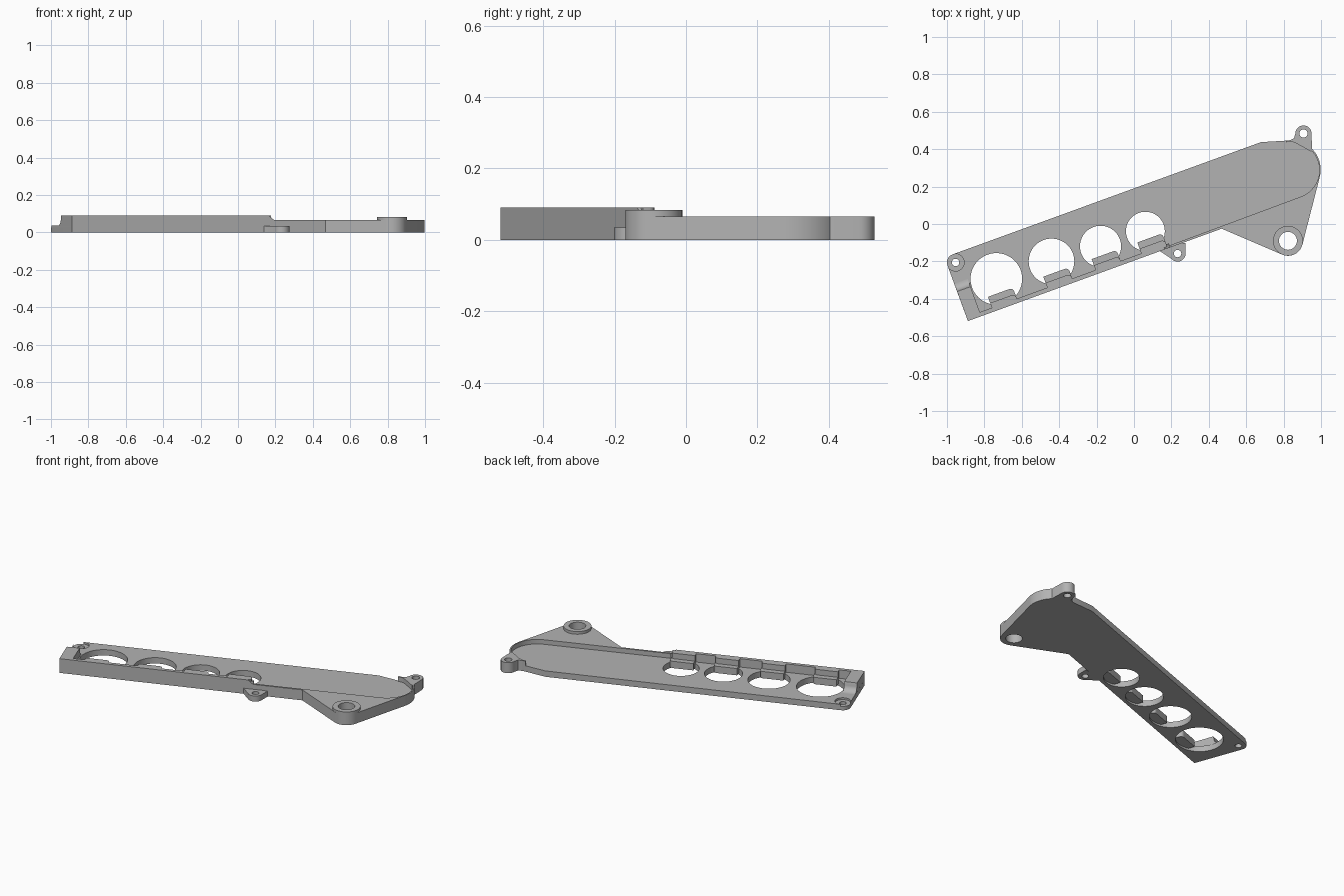
import bpy, bmesh, math
from mathutils import Vector

old = bpy.data.objects.get("Cube")
if old:
    bpy.data.objects.remove(old, do_unlink=True)

grey = bpy.data.materials.new("mid_grey")
grey.use_nodes = True
GREY = (0.45, 0.45, 0.45, 1)
grey.diffuse_color = GREY
grey.node_tree.nodes["Principled BSDF"].inputs["Base Color"].default_value = GREY

# The bar runs at an angle: u along it, v across it, from its front corner
TILT = math.radians(20)
U = Vector((math.cos(TILT), math.sin(TILT), 0))
V = Vector((-U.y, U.x, 0))
CORNER = Vector((-0.888, -0.519, 0))
FLOOR, RIM, TOP = 0.037, 0.066, 0.09
WIDTH = 0.363


def bar(u, v, z=0):
    return CORNER + U * u + V * v + Vector((0, 0, z))


def arc(c, r, a0=0, a1=360, n=32):
    steps = n if abs(a1 - a0) == 360 else n + 1
    return [Vector((c[0] + r * math.cos(a), c[1] + r * math.sin(a), 0))
            for a in (math.radians(a0 + (a1 - a0) * i / n) for i in range(steps))]


def finish(name, mesh):
    bm = bmesh.new()
    bm.from_mesh(mesh)
    bmesh.ops.remove_doubles(bm, verts=bm.verts, dist=1e-5)
    bmesh.ops.recalc_face_normals(bm, faces=bm.faces)
    bm.to_mesh(mesh)
    bm.free()
    mesh.materials.clear()
    mesh.materials.append(grey)
    ob = bpy.data.objects.new(name, mesh)
    bpy.context.collection.objects.link(ob)
    bpy.ops.object.select_all(action='DESELECT')
    ob.select_set(True)
    bpy.context.view_layer.objects.active = ob
    bpy.ops.object.shade_smooth_by_angle(angle=math.radians(30))
    return ob


def slab(name, loops, z0, z1):
    """Flat outline, with any further loops as holes, raised from z0 to z1."""
    cu = bpy.data.curves.new(name, 'CURVE')
    cu.dimensions, cu.fill_mode, cu.extrude = '2D', 'BOTH', (z1 - z0) / 2
    for pts in loops:
        sp = cu.splines.new('POLY')
        sp.points.add(len(pts) - 1)
        for p, co in zip(sp.points, pts):
            p.co = (co[0], co[1], 0, 1)
        sp.use_cyclic_u = True
    tmp = bpy.data.objects.new(name + "_outline", cu)
    bpy.context.collection.objects.link(tmp)
    bpy.context.view_layer.update()
    mesh = bpy.data.meshes.new_from_object(
        tmp.evaluated_get(bpy.context.evaluated_depsgraph_get()))
    bpy.data.objects.remove(tmp, do_unlink=True)
    for v in mesh.vertices:
        v.co.z += (z0 + z1) / 2
    return finish(name, mesh)


def prism(name, profile, along):
    """Profile of 3D points swept along a vector."""
    bm = bmesh.new()
    face = bm.faces.new([bm.verts.new(p) for p in profile])
    new = bmesh.ops.extrude_face_region(bm, geom=[face])["geom"]
    bmesh.ops.translate(bm, vec=along,
                        verts=[g for g in new if isinstance(g, bmesh.types.BMVert)])
    mesh = bpy.data.meshes.new(name)
    bm.to_mesh(mesh)
    bm.free()
    return finish(name, mesh)


PIVOT, END = (0.823, -0.09), (0.84, 0.29)
BACK_LUG, FRONT_LUG = (0.906, 0.484), (0.233, -0.158)
CORNER_HOLE = bar(0.045, 0.317)
pivot_hole = arc(PIVOT, 0.048)
pivot_side = arc(PIVOT, 0.08, -114, -15, 16)
end_side = arc(END, 0.158, -15, 100, 32)
corner_side = arc(CORNER_HOLE, 0.046, 110, 200, 10)

# Floor plate with the four round openings
openings = [(0.22, 0.160, 0.138), (0.529, 0.147, 0.122),
            (0.803, 0.133, 0.110), (1.056, 0.127, 0.104)]
rings = [arc(bar(u, v), r, n=48) for u, v, r in openings]
pad_edge = arc(CORNER_HOLE, 0.046, 200, -250 + 360, 10)
pad_inner = arc(CORNER_HOLE, 0.046, 200, 470, 24)
end_outline = [bar(1.444, 0)] + pivot_side + end_side + [bar(1.8, WIDTH)]
slab("floor_base", [[bar(0, 0)] + end_outline + corner_side]
     + rings + [pivot_hole, arc(CORNER_HOLE, 0.02, n=20)], 0, 0.025)
# Upper layer of the floor leaves a sunken round seat at the corner hole
slab("floor_top", [[bar(0, 0)] + end_outline + pad_inner[::-1]]
     + rings + [pivot_hole], 0.025, FLOOR)

# Raised rim around the rounded end, including the pivot web
pocket = arc((0.84, 0.288), 0.151, 100, -70, 36)
slab("end_rim", [[bar(1.1, 0), bar(1.444, 0)] + pivot_side + end_side
                 + pocket + [bar(1.1, 0.011)], pivot_hole], FLOOR, RIM)
slab("pivot_collar", [arc(PIVOT, 0.08), pivot_hole], RIM, 0.083)

# Screw lugs
slab("back_lug", [[Vector((0.95, 0.385, 0)), Vector((0.951, 0.43, 0))]
                  + arc(BACK_LUG, 0.043, 0, 180, 20)
                  + [Vector((0.855, 0.458, 0)), Vector((0.83, 0.446, 0)),
                     Vector((0.87, 0.43, 0))],
                  arc(BACK_LUG, 0.022, n=20)], 0, RIM)
slab("front_lug", [[bar(1.19, 0.004), bar(1.09, 0.004)]
                   + arc(FRONT_LUG, 0.043, -140, 0, 20)
                   + [Vector((0.276, -0.1, 0))],
                   arc(FRONT_LUG, 0.02, n=20)], 0, 0.035)

# Tall front wall with a chamfered end
prism("front_wall", [bar(0, 0, FLOOR), bar(1.15, 0, FLOOR), bar(1.15, 0, RIM),
                     bar(1.12, 0, TOP), bar(0, 0, TOP)], V * 0.023)

# End wall, easing down to the floor in a hollow curve
hollow = [bar(0, 0.165 + 0.045 * (1 - math.cos(a)),
              FLOOR + 0.045 * (1 - math.sin(a)))
          for a in (math.radians(90 * i / 8) for i in range(8, -1, -1))]
curve = [bar(0, 0.172 + 0.04 * (1 - math.sin(a)),
             FLOOR + 0.04 * (1 - math.cos(a)))
         for a in (math.radians(90 * i / 8) for i in range(9))]
prism("end_wall", [bar(0, 0, FLOOR)] + curve
      + [bar(0, 0.168, TOP), bar(0, 0, TOP)], U * 0.076)

# Stepped clips reaching from the wall over each opening
for i, u in enumerate((0.145, 0.46, 0.735, 0.995)):
    def outline(depth, r=0.02):
        right = arc((0, 0), r, 0, 90, 6)
        return ([bar(u, 0.01), bar(u + 0.142, 0.01)]
                + [bar(u + 0.142 - r + p.x, depth - r + p.y) for p in right]
                + [bar(u, depth)])
    slab(f"clip_base_{i + 1}", [outline(0.085)], 0.012, 0.055)
    slab(f"clip_top_{i + 1}", [outline(0.05)], 0.055, TOP)
